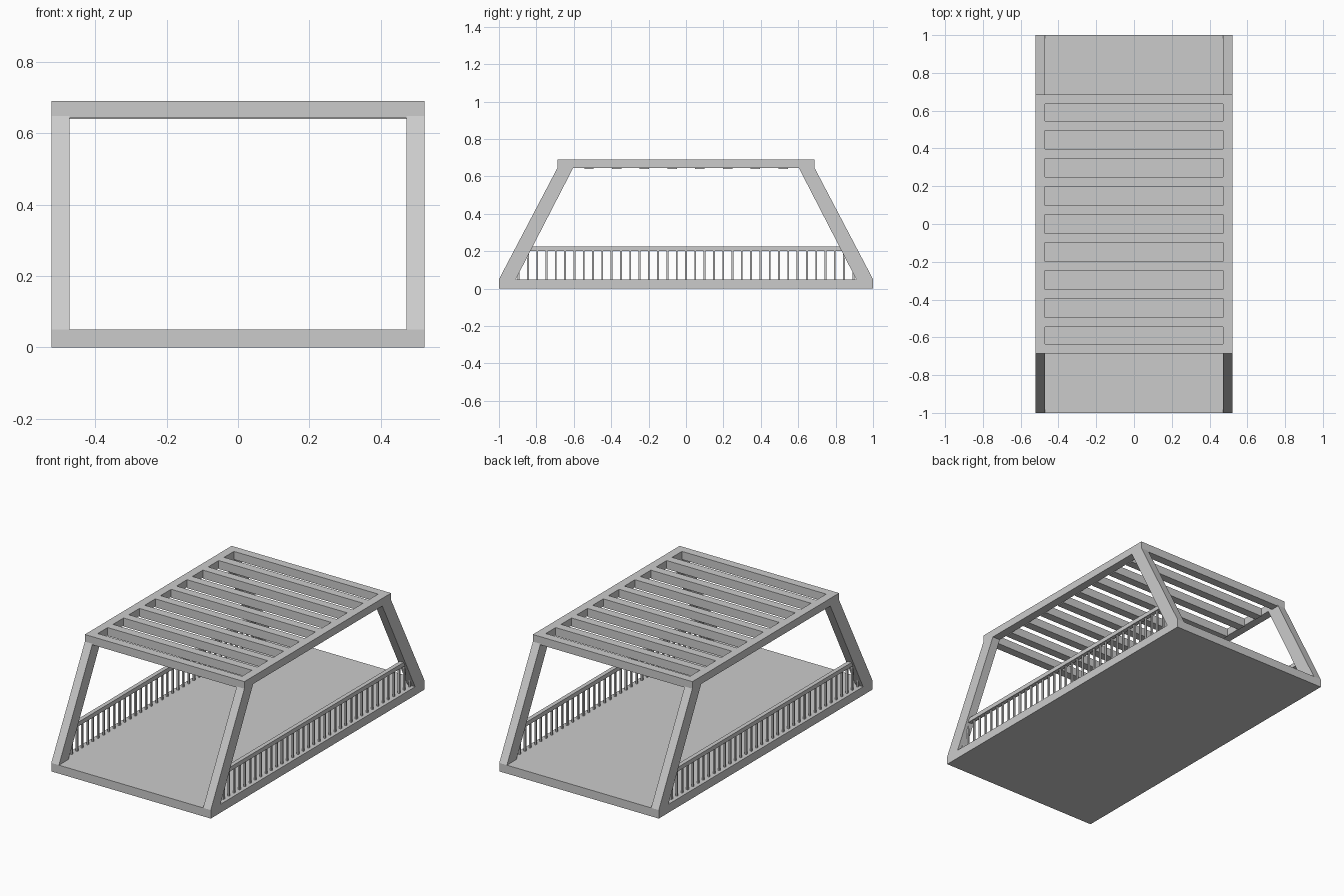
import bpy, bmesh

if "Cube" in bpy.data.objects:
    bpy.data.objects.remove(bpy.data.objects["Cube"])

W, L, T = 0.522, 1.0, 0.05      # half width, half length, beam thickness
TOP, ROOF_L = 0.69, 0.686       # roof height and half length
INNER = W - T


def make_object(name, bm):
    bmesh.ops.recalc_face_normals(bm, faces=bm.faces)
    mesh = bpy.data.meshes.new(name)
    bm.to_mesh(mesh)
    bm.free()
    obj = bpy.data.objects.new(name, mesh)
    bpy.context.collection.objects.link(obj)
    return obj


def add_box(bm, x0, x1, y0, y1, z0, z1):
    verts = bmesh.ops.create_cube(bm, size=1)["verts"]
    for v in verts:
        v.co.x = x1 if v.co.x > 0 else x0
        v.co.y = y1 if v.co.y > 0 else y0
        v.co.z = z1 if v.co.z > 0 else z0


def box(name, *dims):
    bm = bmesh.new()
    add_box(bm, *dims)
    return make_object(name, bm)


# Floor slab
box("floor_deck", -W, W, -L, L, 0, T)

# Roof frame: side rails and end beams
for side, s in (("left", -1), ("right", 1)):
    box(side + "_roof_rail", *sorted((s * INNER, s * W)), -ROOF_L, ROOF_L, TOP - 0.045, TOP)
for end, s in (("front", -1), ("back", 1)):
    box(end + "_roof_beam", -INNER, INNER, *sorted((s * (ROOF_L - T), s * ROOF_L)), TOP - 0.048, TOP)

# Roof slats, flush with the frame
bm = bmesh.new()
for i in range(8):
    y = -0.519 + i * 0.1483
    add_box(bm, -INNER, INNER, y - 0.025, y + 0.025, TOP - T, TOP)
make_object("roof_slats", bm)

# Leaning corner posts
profile = [(1.0, T), (0.91, T), (0.602, 0.648), (ROOF_L, 0.648)]
for side, sx in (("left", -1), ("right", 1)):
    for end, sy in (("front", -1), ("back", 1)):
        bm = bmesh.new()
        face = bm.faces.new([bm.verts.new((sx * INNER, sy * y, z)) for y, z in profile])
        ext = bmesh.ops.extrude_face_region(bm, geom=[face])["geom"]
        bmesh.ops.translate(bm, vec=(sx * T, 0, 0),
                            verts=[g for g in ext if isinstance(g, bmesh.types.BMVert)])
        make_object(end + "_" + side + "_post", bm)

# Side railings: handrail and thin balusters
for side, s in (("left", -1), ("right", 1)):
    x = s * (W - T / 2)
    box(side + "_handrail", x - 0.0125, x + 0.0125, -0.85, 0.85, 0.2, 0.225)
    bm = bmesh.new()
    for i in range(37):
        y = -0.895 + i * 1.79 / 36
        top = min(0.2, T + (0.95 - abs(y)) * 1.9)
        add_box(bm, x - 0.005, x + 0.005, y - 0.005, y + 0.005, T, top)
    make_object(side + "_balusters", bm)
